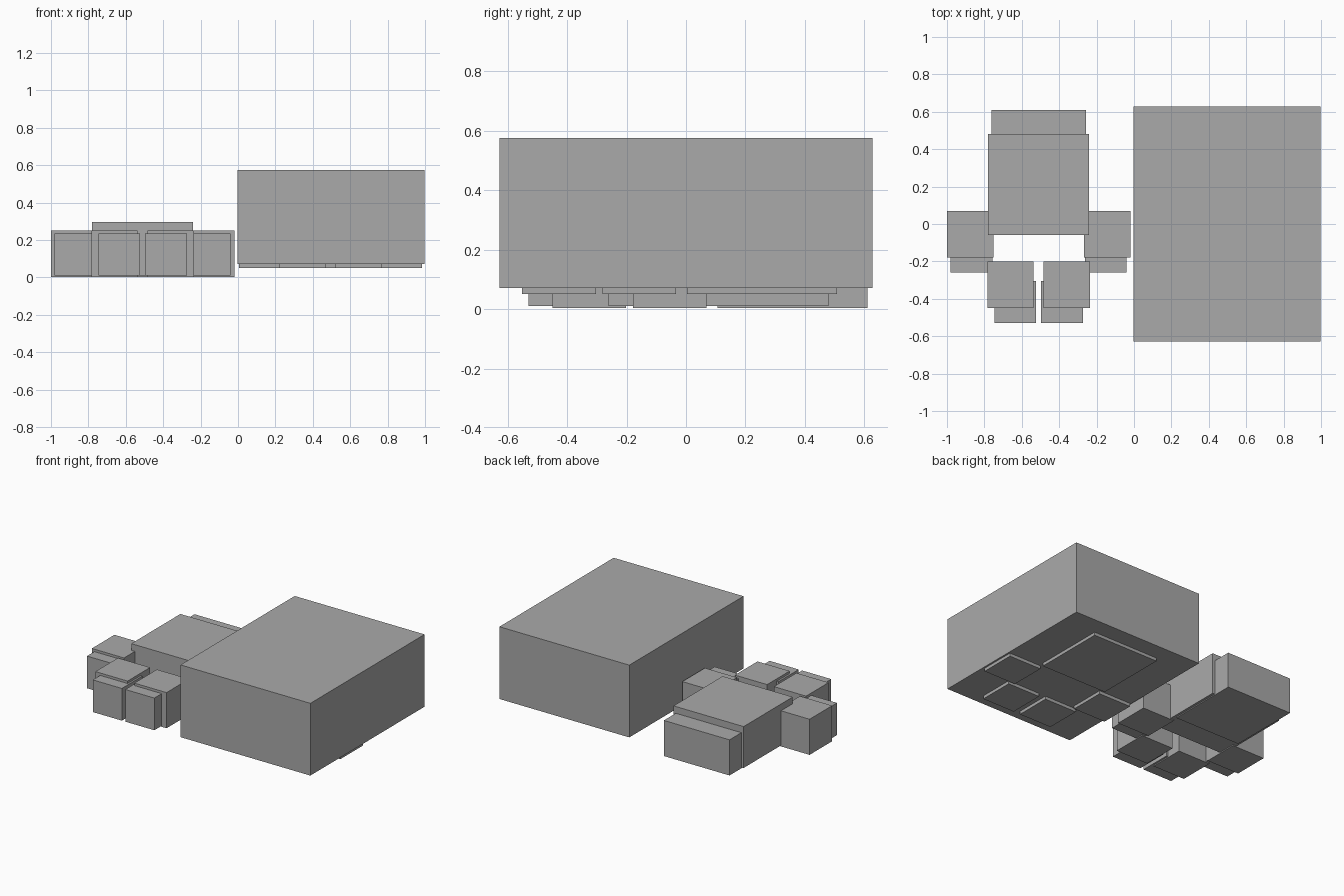
import bpy
import bmesh
from mathutils import Matrix, Vector

if "Cube" in bpy.data.objects:
    bpy.data.objects.remove(bpy.data.objects["Cube"], do_unlink=True)

grey = bpy.data.materials.new("plain_grey")
grey.use_nodes = True
colour = (0.4, 0.4, 0.4, 1)
grey.diffuse_color = colour
grey.node_tree.nodes["Principled BSDF"].inputs["Base Color"].default_value = colour


def box(name, size, centre):
    """Flat-shaded box, given its size and centre."""
    bm = bmesh.new()
    bmesh.ops.create_cube(bm, size=1, matrix=Matrix.Diagonal((*size, 1)))
    mesh = bpy.data.meshes.new(name)
    bm.to_mesh(mesh)
    bm.free()
    mesh.materials.append(grey)
    obj = bpy.data.objects.new(name, mesh)
    obj.location = centre
    bpy.context.collection.objects.link(obj)


PAW_X = -0.51
STAMP_SHIFT = Vector((1.005, -0.102, 0.047))
TOE, INNER_TOE, PAD = 0.248, 0.224, 0.505

# Stamp body
box("stamp_block", (1.0, 1.256, 0.503), (0.497, 0, 0.323))

# Toes: loose cubes, smaller cubes set forward, and copies under the block
for side, sx in (("right", -1), ("left", 1)):
    for kind, dx, y in (("inner", 0.15, -0.325), ("outer", 0.366, -0.055)):
        toe = Vector((PAW_X + sx * dx, y, TOE / 2 + 0.003))
        box(f"{side}_{kind}_toe", (TOE,) * 3, toe)
        box(f"{side}_{kind}_stamp_toe", (TOE,) * 3, toe + STAMP_SHIFT)
        small_dx = 0.125 if kind == "inner" else dx - 0.007
        box(f"{side}_{kind}_small_toe", (INNER_TOE,) * 3,
            (PAW_X + sx * small_dx, y - 0.093, INNER_TOE / 2 + 0.01))

# Main pad, its copy under the block, and the raised pad in front of it
pad = Vector((PAW_X, 0.358, 0.127))
box("main_pad", (PAD, PAD, TOE), pad)
box("stamp_main_pad", (PAD, PAD, TOE), pad + STAMP_SHIFT)
box("raised_pad", (0.54, 0.54, 0.288), (PAW_X, 0.21, 0.154))
